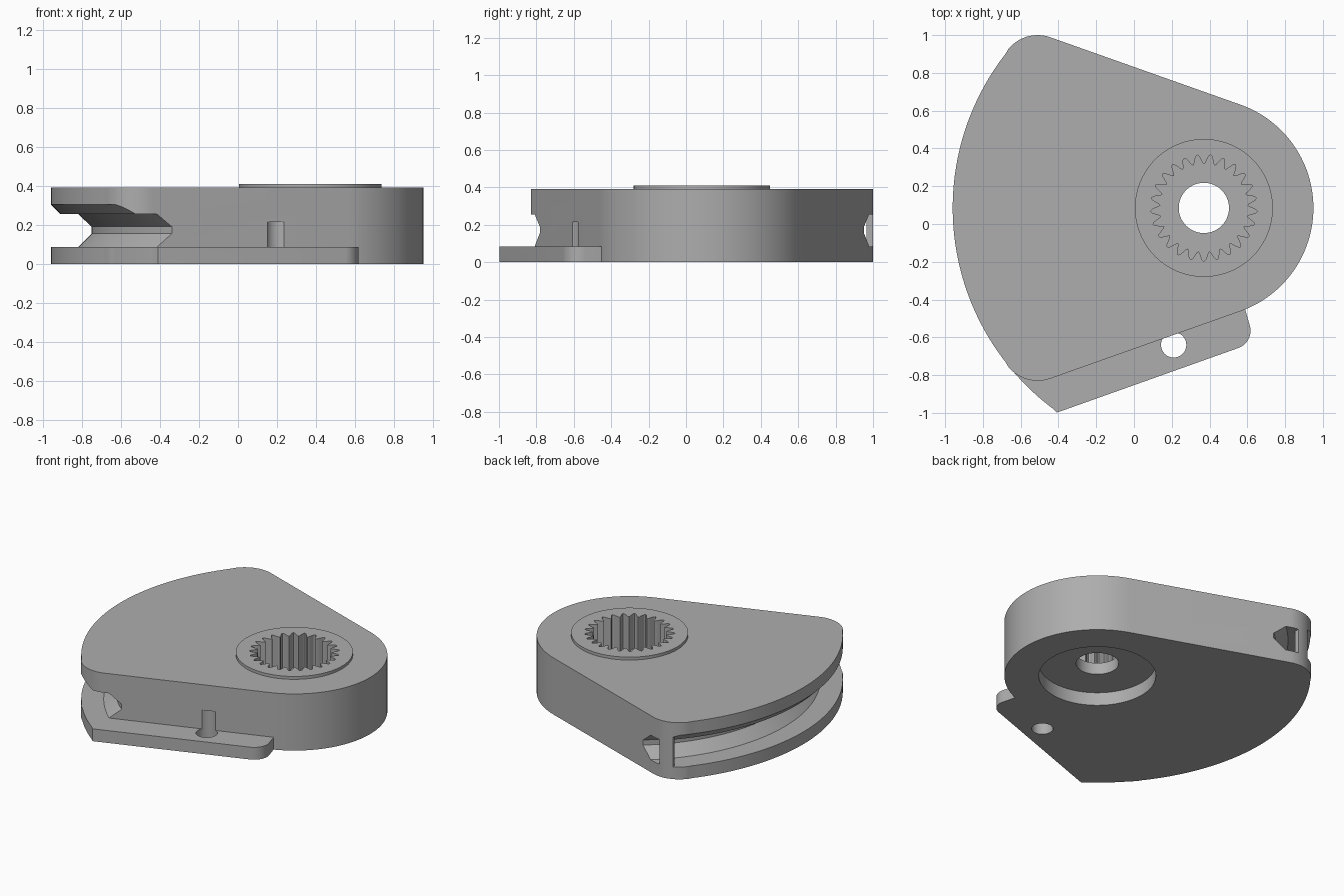
import bpy, bmesh
from math import cos, sin, radians, pi

if "Cube" in bpy.data.objects:
    bpy.data.objects.remove(bpy.data.objects["Cube"], do_unlink=True)

HX, HY = 0.37, 0.085      # hub axis
RIM = 1.33                # radius of the curved rim
TOP, PLATE = 0.39, 0.085  # body height, lower plate height

grey = bpy.data.materials.new("plain grey")
grey.use_nodes = True
colour = (0.42, 0.42, 0.42, 1)
grey.diffuse_color = colour
grey.node_tree.nodes["Principled BSDF"].inputs["Base Color"].default_value = colour


def arc(cx, cy, r, a0, a1, n):
    return [(cx + r * cos(radians(a0 + (a1 - a0) * i / n)),
             cy + r * sin(radians(a0 + (a1 - a0) * i / n))) for i in range(n + 1)]


def circle(r, cx=HX, cy=HY, n=96):
    return arc(cx, cy, r, 0, 360, n)[:-1]


def finish(name, bm):
    bmesh.ops.recalc_face_normals(bm, faces=bm.faces)
    mesh = bpy.data.meshes.new(name)
    bm.to_mesh(mesh)
    bm.free()
    mesh.materials.append(grey)
    ob = bpy.data.objects.new(name, mesh)
    bpy.context.collection.objects.link(ob)
    return ob


def prism(name, points, z0, z1):
    bm = bmesh.new()
    face = bm.faces.new([bm.verts.new((x, y, z0)) for x, y in points])
    out = bmesh.ops.extrude_face_region(bm, geom=[face])
    verts = [v for v in out["geom"] if isinstance(v, bmesh.types.BMVert)]
    bmesh.ops.translate(bm, verts=verts, vec=(0, 0, z1 - z0))
    return finish(name, bm)


def ring(name, profile, n=160):
    """Sweep a closed (radius, z) profile around the hub axis."""
    bm = bmesh.new()
    loops = [[bm.verts.new((HX + r * cos(2 * pi * i / n), HY + r * sin(2 * pi * i / n), z))
              for r, z in profile] for i in range(n)]
    m = len(profile)
    for i in range(n):
        a, b = loops[i], loops[(i + 1) % n]
        for j in range(m):
            k = (j + 1) % m
            bm.faces.new((a[j], a[k], b[k], b[j]))
    return finish(name, bm)


def combine(ob, tool, operation):
    mod = ob.modifiers.new(operation, "BOOLEAN")
    mod.operation, mod.solver, mod.object = operation, "EXACT", tool
    bpy.context.view_layer.objects.active = ob
    bpy.ops.object.modifier_apply(modifier=mod.name)
    bpy.data.objects.remove(tool, do_unlink=True)


# Sector-shaped body with rounded corners
cx, cy = -0.51, 0.715
outline = (arc(HX, HY, 0.58, -70, 70, 56)
           + arc(cx, HY + cy, 0.2, 70, 140.9, 16)
           + arc(HX, HY, RIM, 140.9, 219.1, 64)[1:-1]
           + arc(cx, HY - cy, 0.2, 219.1, 290, 16))
body = prism("cam_body", outline, 0, TOP)

# Thin side tab on the lower plate
tab = (arc(HX, HY, RIM, 219.1, 233, 14)
       + [(-0.41, -0.998), (-0.39, -0.992)]
       + arc(0.52, -0.565, 0.097, -70, 15, 12)
       + [(0.585, -0.44), (0.5, -0.3), (-0.3, -0.4)])
combine(body, prism("side_tab", tab, 0, PLATE), "UNION")

# Raised boss around the splined socket
combine(body, prism("hub_boss", circle(0.365), 0.3, 0.41), "UNION")

# Rim groove, leaving a small post across it at the back corner
groove = ring("rim_groove", [(1.6, PLATE), (1.19, PLATE), (1.12, 0.155), (1.12, 0.19),
                             (1.19, 0.255), (1.28, 0.255), (RIM, 0.305), (1.6, 0.305)])
post = [(-0.59, 0.965), (-0.5, 0.965), (-0.5, 1.1), (-0.59, 1.1)]
combine(groove, prism("corner_post", post, 0, 0.4), "DIFFERENCE")
combine(body, groove, "DIFFERENCE")

# Splined socket, shaft hole, underside recess and tab hole
teeth, steps = 25, 8
spline = []
for i in range(teeth * steps):
    a = 2 * pi * i / (teeth * steps)
    r = 0.257 + 0.026 * cos(teeth * a)
    spline.append((HX + r * cos(a - pi / 2), HY + r * sin(a - pi / 2)))
combine(body, prism("spline_socket", spline, 0.17, 0.6), "DIFFERENCE")
combine(body, prism("shaft_hole", circle(0.133, n=64), -0.1, 0.3), "DIFFERENCE")
combine(body, prism("bottom_recess", circle(0.365), -0.1, 0.09), "DIFFERENCE")
combine(body, prism("tab_hole", circle(0.067, 0.21, -0.64, 40), -0.1, 0.215), "DIFFERENCE")

bpy.ops.object.select_all(action="DESELECT")
body.select_set(True)
bpy.context.view_layer.objects.active = body
bpy.ops.object.shade_smooth_by_angle(angle=radians(25))
